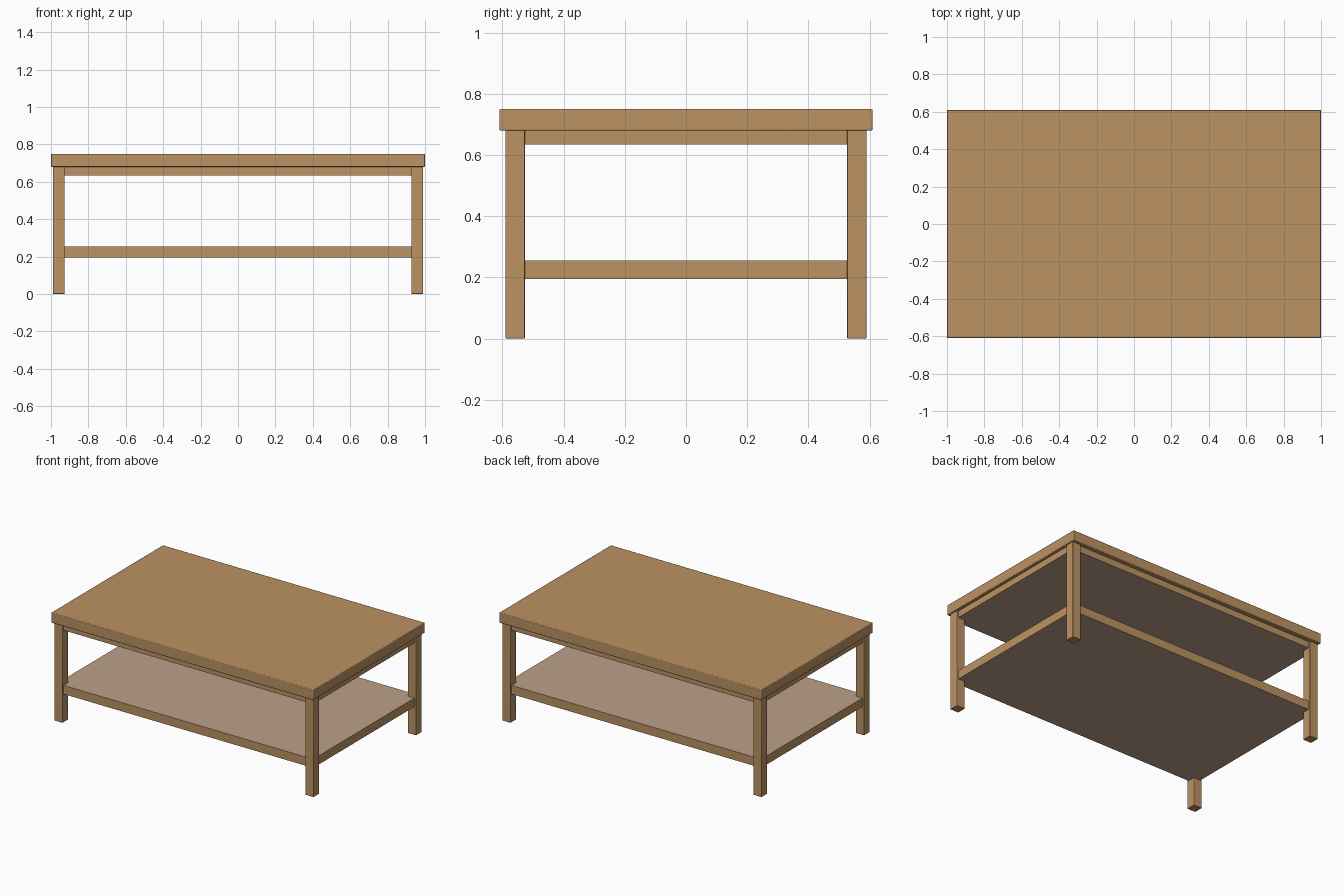
import bpy

if "Cube" in bpy.data.objects:
    bpy.data.objects.remove(bpy.data.objects["Cube"])


def material(name, rgb):
    m = bpy.data.materials.new(name)
    m.diffuse_color = (*rgb, 1)
    m.use_nodes = True
    m.node_tree.nodes["Principled BSDF"].inputs["Base Color"].default_value = m.diffuse_color
    return m


wood = material("warm_wood", (0.50, 0.29, 0.125))
panel = material("pale_panel", (0.50, 0.355, 0.25))


def box(name, lo, hi, bevel=0.0, flat_panel=False):
    """Box between two corners; flat_panel gives its top and bottom the pale colour."""
    bpy.ops.mesh.primitive_cube_add(size=1, location=[(a + b) / 2 for a, b in zip(lo, hi)])
    ob = bpy.context.object
    ob.name = name
    ob.scale = [b - a for a, b in zip(lo, hi)]
    bpy.ops.object.transform_apply(location=False, rotation=False, scale=True)
    ob.data.materials.append(wood)
    ob.data.materials.append(panel)
    if flat_panel:
        for f in ob.data.polygons:
            f.material_index = int(abs(f.normal.z) > 0.9)
    if bevel:
        mod = ob.modifiers.new("soft_edge", "BEVEL")
        mod.width = bevel
        mod.segments = 2
    bpy.ops.object.shade_smooth_by_angle()
    return ob


# Table top
box("table_top", (-1, -0.61, 0.68), (1, 0.61, 0.75), 0.004)

# Four square legs at the corners
for sx, side in ((-1, "left"), (1, "right")):
    for sy, end in ((-1, "front"), (1, "back")):
        xs = sorted((sx * 0.927, sx * 0.99))
        ys = sorted((sy * 0.527, sy * 0.59))
        box(f"leg_{end}_{side}", (xs[0], ys[0], 0), (xs[1], ys[1], 0.682), 0.003)

# Apron under the top and lower shelf, each with wooden edges and pale faces
for name, z0, z1 in (("apron", 0.635, 0.681), ("shelf", 0.195, 0.255)):
    box(name, (-0.978, -0.578, z0), (0.978, 0.578, z1), 0, True)
